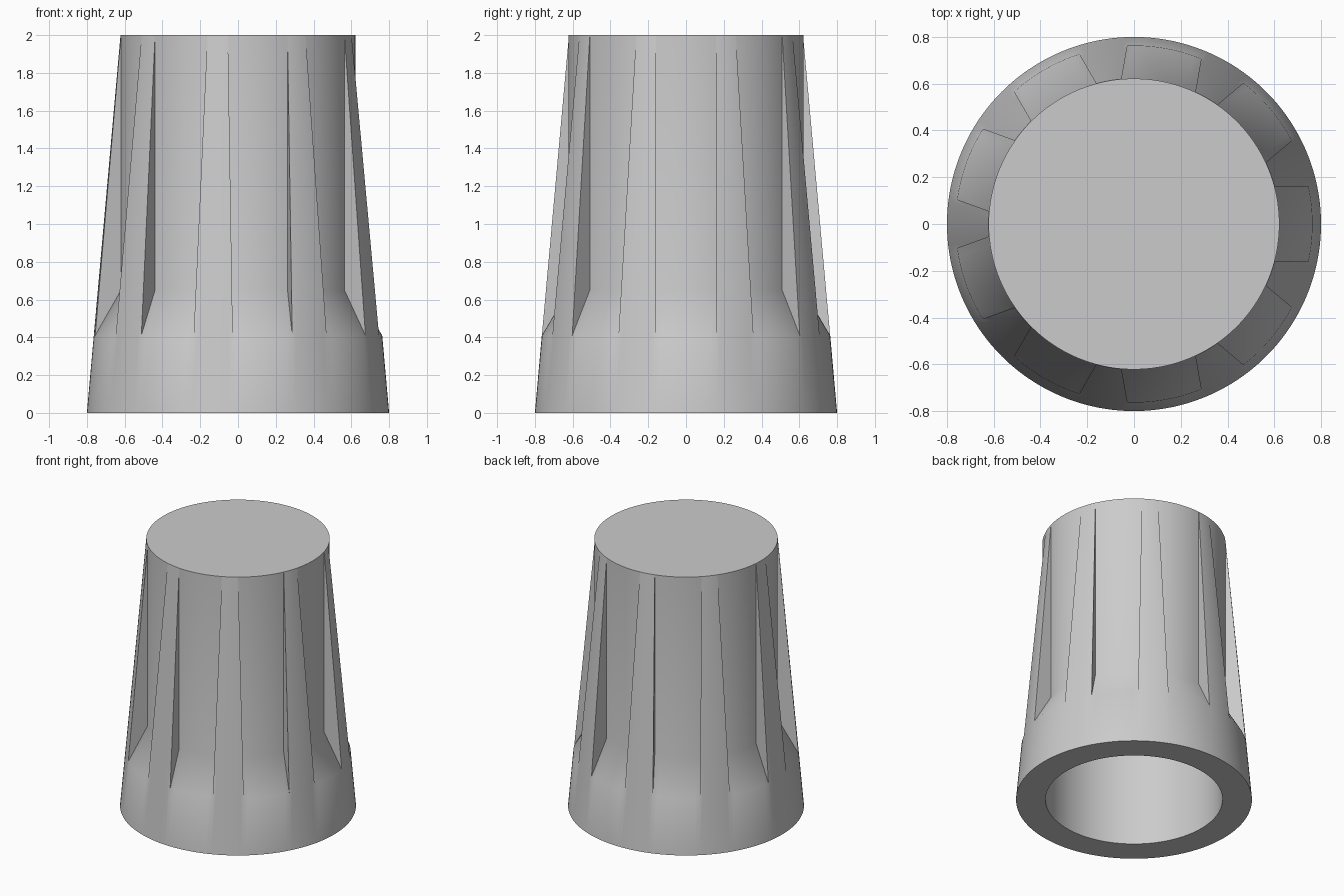
import bpy
import bmesh
from math import asin, cos, sin, pi, radians

cube = bpy.data.objects.get("Cube")
if cube:
    bpy.data.objects.remove(cube, do_unlink=True)

GROOVES = 9
STEPS = 10             # facets across each groove and each rib
HALF_WIDTH = 0.16      # half the width of a groove
R_BASE, R_TOP, HEIGHT = 0.8, 0.622, 2.0
R_BORE, BORE_DEPTH = 0.6, 1.9
LEVELS = (0.0, 0.41, 0.65, HEIGHT)
PITCH = 2 * pi / GROOVES

grey = bpy.data.materials.new("plain grey")
grey.use_nodes = True
grey.diffuse_color = (0.6, 0.6, 0.6, 1)
grey.node_tree.nodes["Principled BSDF"].inputs["Base Color"].default_value = (0.6, 0.6, 0.6, 1)

bm = bmesh.new()


def point(r, a, z):
    return bm.verts.new((r * cos(a), r * sin(a), z))


def cone_radius(z):
    return R_BASE + (R_TOP - R_BASE) * z / HEIGHT


def floor_radius(z):
    return cone_radius(z) if z < LEVELS[2] else R_TOP


def column(radius, angle_rule):
    return [point(radius(z), angle_rule(asin(HALF_WIDTH / radius(z))), z) for z in LEVELS]


# Ring of columns: groove floor, then rib, repeated around the body
columns = []
for g in range(GROOVES):
    mid = g * PITCH
    for i in range(STEPS + 1):
        t = 2 * i / STEPS - 1
        columns.append(column(floor_radius, lambda h: mid + t * h))
    for i in range(STEPS + 1):
        t = i / STEPS
        columns.append(column(cone_radius, lambda h: mid + h + t * (PITCH - 2 * h)))

# Tapered skin; the joins between floor and rib columns become groove walls
for a, b in zip(columns, columns[1:] + columns[:1]):
    for k in range(len(LEVELS) - 1):
        bm.faces.new((a[k], b[k], b[k + 1], a[k + 1]))

bmesh.ops.remove_doubles(bm, verts=bm.verts[:], dist=0.0001)
bmesh.ops.dissolve_degenerate(bm, dist=0.0001, edges=bm.edges[:])

# Flat top cap
rim = [e for e in bm.edges if e.is_boundary and all(v.co.z > 1.99 for v in e.verts)]
bmesh.ops.contextual_create(bm, geom=rim)

# Hollow bore with a closed end, joined to the outer edge by a flat ring
base = [e for e in bm.edges if e.is_boundary and all(v.co.z < 0.01 for v in e.verts)]
made = bmesh.ops.extrude_edge_only(bm, edges=base)["geom"]
for v in (g for g in made if isinstance(g, bmesh.types.BMVert)):
    v.co *= R_BORE / R_BASE
mouth = [g for g in made if isinstance(g, bmesh.types.BMEdge) and g.is_boundary]
made = bmesh.ops.extrude_edge_only(bm, edges=mouth)["geom"]
for v in (g for g in made if isinstance(g, bmesh.types.BMVert)):
    v.co.z = BORE_DEPTH
end = [g for g in made if isinstance(g, bmesh.types.BMEdge) and g.is_boundary]
bmesh.ops.contextual_create(bm, geom=end)
bmesh.ops.recalc_face_normals(bm, faces=bm.faces[:])

mesh = bpy.data.meshes.new("fluted_knob")
bm.to_mesh(mesh)
bm.free()
mesh.materials.append(grey)
knob = bpy.data.objects.new("fluted_knob", mesh)
bpy.context.collection.objects.link(knob)

# Smooth round surfaces, crisp groove walls and rims
bpy.ops.object.select_all(action="DESELECT")
knob.select_set(True)
bpy.context.view_layer.objects.active = knob
bpy.ops.object.shade_smooth_by_angle(angle=radians(35))
weighted = knob.modifiers.new("even_shading", "WEIGHTED_NORMAL")
weighted.keep_sharp = True
